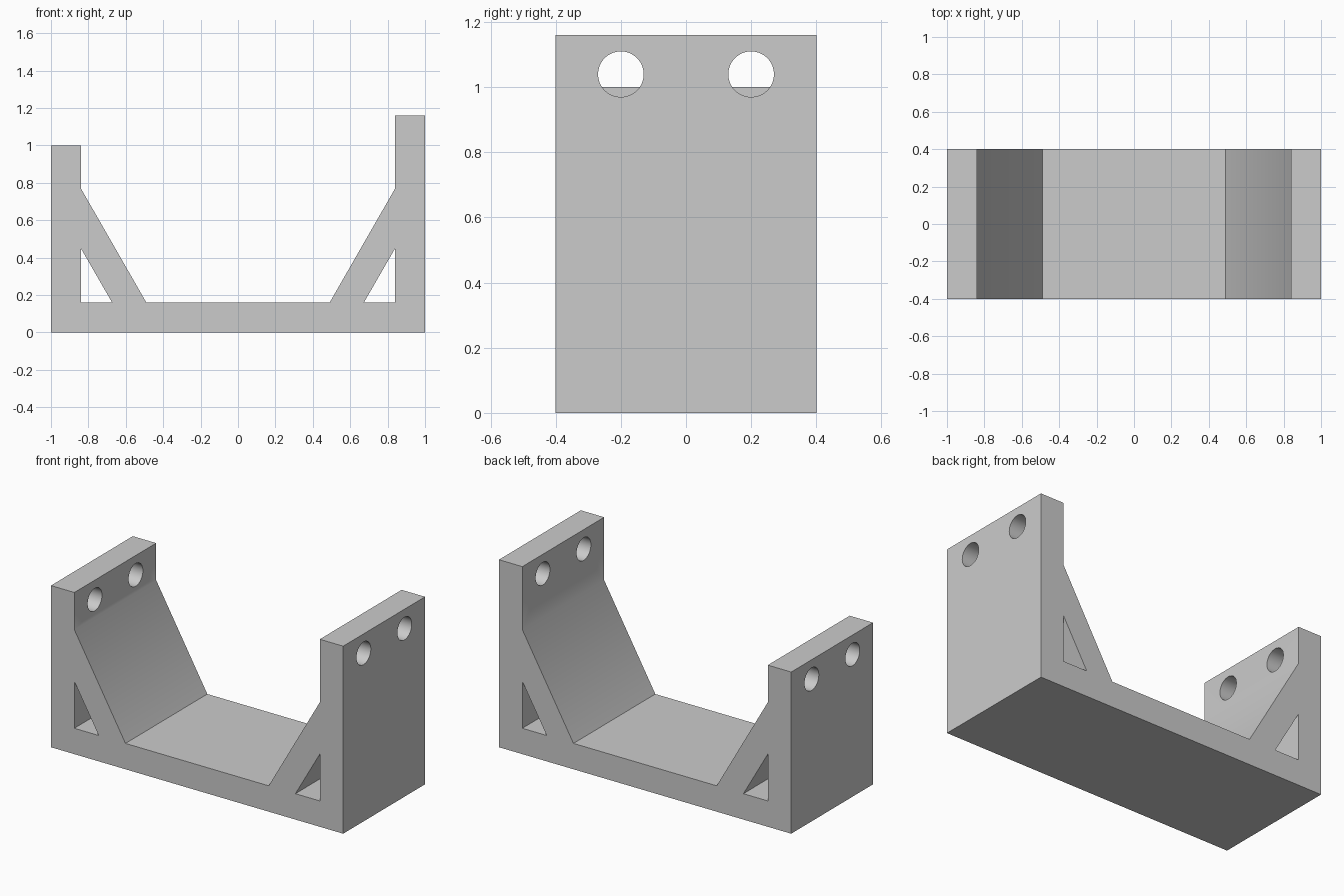
import bpy, bmesh, math
from mathutils import Matrix

if "Cube" in bpy.data.objects:
    bpy.data.objects.remove(bpy.data.objects["Cube"], do_unlink=True)

HALF_DEPTH = 0.40
WALL = 0.84          # inner face of the upright walls
FLOOR = 0.16         # top of the base plate
HEIGHTS = {-1: 1.0, 1: 1.16}

grey = bpy.data.materials.new("light_grey")
grey.use_nodes = True
colour = (0.6, 0.6, 0.6, 1)
grey.diffuse_color = colour
grey.node_tree.nodes["Principled BSDF"].inputs["Base Color"].default_value = colour


def finish(name, bm):
    bmesh.ops.recalc_face_normals(bm, faces=bm.faces)
    mesh = bpy.data.meshes.new(name)
    bm.to_mesh(mesh)
    bm.free()
    mesh.materials.append(grey)
    obj = bpy.data.objects.new(name, mesh)
    bpy.context.collection.objects.link(obj)
    return obj


def prism(name, outline, half_depth):
    """Extrude an x-z outline along y."""
    bm = bmesh.new()
    face = bm.faces.new([bm.verts.new((x, -half_depth, z)) for x, z in outline])
    extruded = bmesh.ops.extrude_face_region(bm, geom=[face])["geom"]
    verts = [v for v in extruded if isinstance(v, bmesh.types.BMVert)]
    bmesh.ops.translate(bm, verts=verts, vec=(0, 2 * half_depth, 0))
    return finish(name, bm)


def bore(name, x, y, z):
    """Cylinder along x for a bolt hole."""
    bm = bmesh.new()
    bmesh.ops.create_cone(bm, cap_ends=True, segments=64, radius1=0.07, radius2=0.07,
                          depth=0.4, matrix=Matrix.Translation((x, y, z))
                          @ Matrix.Rotation(math.pi / 2, 4, 'Y'))
    return finish(name, bm)


# Bracket body: base plate, two uprights and sloping braces
def wall_side(side):
    return [(side, 0), (side, HEIGHTS[side]), (side * WALL, HEIGHTS[side]),
            (side * WALL, 0.77), (side * 0.49, FLOOR)]


bracket = prism("bracket", wall_side(1) + wall_side(-1)[::-1], HALF_DEPTH)

# Brace windows and bolt holes
cutters = []
for side, height in HEIGHTS.items():
    window = [(side * WALL, FLOOR), (side * WALL, 0.45), (side * 0.673, FLOOR)]
    cutters.append(prism("brace_window_cutter", window, HALF_DEPTH + 0.1))
    for y in (-0.2, 0.2):
        cutters.append(bore("bolt_hole_cutter", side * 0.92, y, height - 0.12))

bpy.ops.object.select_all(action='DESELECT')
bpy.context.view_layer.objects.active = bracket
bracket.select_set(True)
for cutter in cutters:
    cut = bracket.modifiers.new("cut", 'BOOLEAN')
    cut.operation = 'DIFFERENCE'
    cut.solver = 'EXACT'
    cut.object = cutter
    bpy.ops.object.modifier_apply(modifier=cut.name)
    bpy.data.objects.remove(cutter, do_unlink=True)

bpy.ops.object.shade_smooth_by_angle(angle=math.radians(30))
